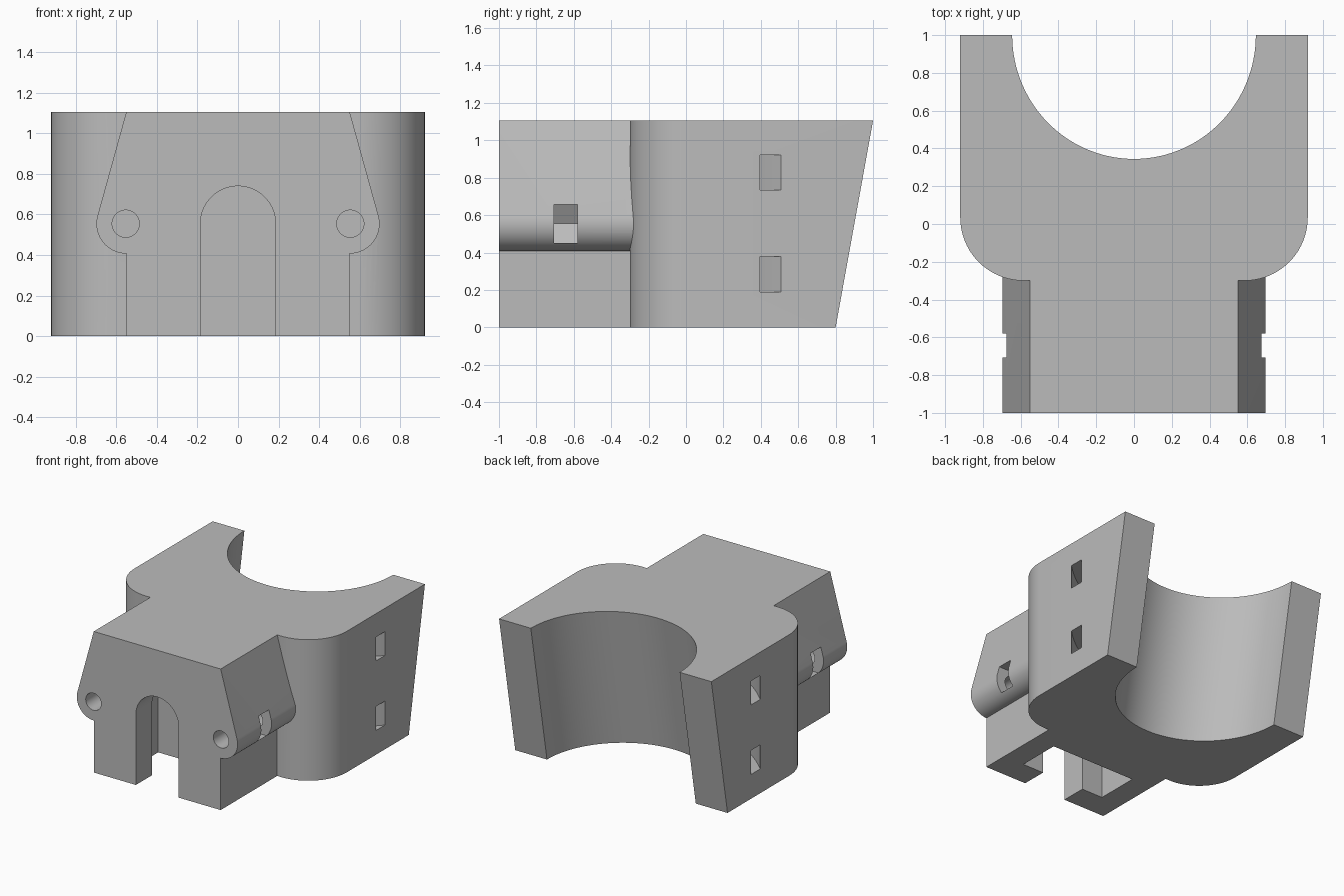
import bpy, bmesh
from math import cos, sin, radians, acos, degrees, atan2
from mathutils import Matrix

if "Cube" in bpy.data.objects:
    bpy.data.objects.remove(bpy.data.objects["Cube"], do_unlink=True)

HEIGHT = 1.105
PIN = 0.554          # pin and arch centre height
LEAN = atan2(0.2, HEIGHT)   # backward lean of the bore and rear face

grey = bpy.data.materials.new("plain grey")
grey.use_nodes = True
grey.diffuse_color = (0.5, 0.5, 0.5, 1)
grey.node_tree.nodes["Principled BSDF"].inputs["Base Color"].default_value = (0.5, 0.5, 0.5, 1)


def arc(cx, cy, r, start, end, steps):
    """Points along an arc, angles in degrees."""
    angles = [radians(start + (end - start) * i / steps) for i in range(steps + 1)]
    return [(cx + r * cos(a), cy + r * sin(a)) for a in angles]


def mirrored(half):
    """Close a right-hand outline with its mirror image."""
    return half + [(-x, v) for x, v in reversed(half)]


def prism(name, outline, axis, low, high):
    """Extrude a 2D outline along the given axis."""
    place = {"x": lambda a, b, h: (h, a, b),
             "y": lambda a, b, h: (a, h, b),
             "z": lambda a, b, h: (a, b, h)}[axis]
    bm = bmesh.new()
    rings = [[bm.verts.new(place(a, b, h)) for a, b in outline] for h in (low, high)]
    for ring in rings:
        bm.faces.new(ring)
    n = len(outline)
    for i in range(n):
        j = (i + 1) % n
        bm.faces.new((rings[0][i], rings[0][j], rings[1][j], rings[1][i]))
    bmesh.ops.recalc_face_normals(bm, faces=bm.faces)
    mesh = bpy.data.meshes.new(name)
    bm.to_mesh(mesh)
    bm.free()
    mesh.materials.append(grey)
    obj = bpy.data.objects.new(name, mesh)
    bpy.context.collection.objects.link(obj)
    return obj


def combine(target, tool, operation="DIFFERENCE"):
    """Apply a boolean and drop the tool."""
    mod = target.modifiers.new("cut", "BOOLEAN")
    mod.object, mod.operation, mod.solver = tool, operation, "EXACT"
    bpy.context.view_layer.objects.active = target
    bpy.ops.object.modifier_apply(modifier=mod.name)
    bpy.data.objects.remove(tool, do_unlink=True)


# Wide cradle body with rounded front corners
corner = 0.335
plan = arc(0.92 - corner, corner - 0.3, corner, -90, 0, 20) + [(0.92, 1)]
bracket = prism("mount_bracket", mirrored(plan), "z", 0, HEIGHT)

# Front block with sloped cheeks and rounded pin ears
ear = 0.147
tangent = 90 - degrees(acos(ear / (HEIGHT - PIN)))
section = [(0.55, 0), (0.55, PIN - ear)]
section += arc(0.55, PIN, ear, -90, tangent, 24)[1:] + [(0.55, HEIGHT)]
combine(bracket, prism("front_block", mirrored(section), "y", -1, -0.1), "UNION")

# Large leaning bore whose axis lies in the slanted rear face
bore = prism("bore", arc(0, 0, 0.645, 0, 357, 119), "z", -0.4, 1.5)
bore.data.transform(Matrix.Translation((0, 0.8, 0)) @ Matrix.Rotation(-LEAN, 4, "X"))
combine(bracket, bore)
slant = [(0.8, 0), (1, HEIGHT), (1.2, HEIGHT + 0.1), (1.2, -0.1), (0.782, -0.1)]
combine(bracket, prism("back_slant", slant, "x", -1.2, 1.2))

# Curved strap tunnels running around the bore
for low, high in ((0.19, 0.378), (0.735, 0.922)):
    tunnel = arc(0, 1.3, 1.29, 180, 360, 72) + arc(0, 1.3, 1.215, 360, 180, 72)
    combine(bracket, prism("strap_tunnel", tunnel, "z", low, high))

# Arched front opening with a wider pocket behind it
for name, r, front, back in (("arch", 0.185, -1.1, -0.6), ("pocket", 0.37, -0.8, -0.46)):
    outline = mirrored([(r, -0.1)] + arc(0, PIN, r, 0, 88, 24))
    combine(bracket, prism(name, outline, "y", front, back))

# Pin holes and side-loading hexagonal nut slots
for s in (-1, 1):
    x = 0.553 * s
    combine(bracket, prism("pin_hole", arc(x, PIN, 0.067, 0, 350, 35), "y", -1.1, -0.42))
    h = 0.104
    hexagon = [(0.9 * s, PIN + h), (x - s * h * 0.577, PIN + h), (x - s * h * 1.155, PIN),
               (x - s * h * 0.577, PIN - h), (0.9 * s, PIN - h)]
    combine(bracket, prism("nut_slot", hexagon, "y", -0.707, -0.58))

bpy.ops.object.select_all(action="DESELECT")
bracket.select_set(True)
bpy.context.view_layer.objects.active = bracket
bpy.ops.object.shade_smooth_by_angle(angle=radians(20))
